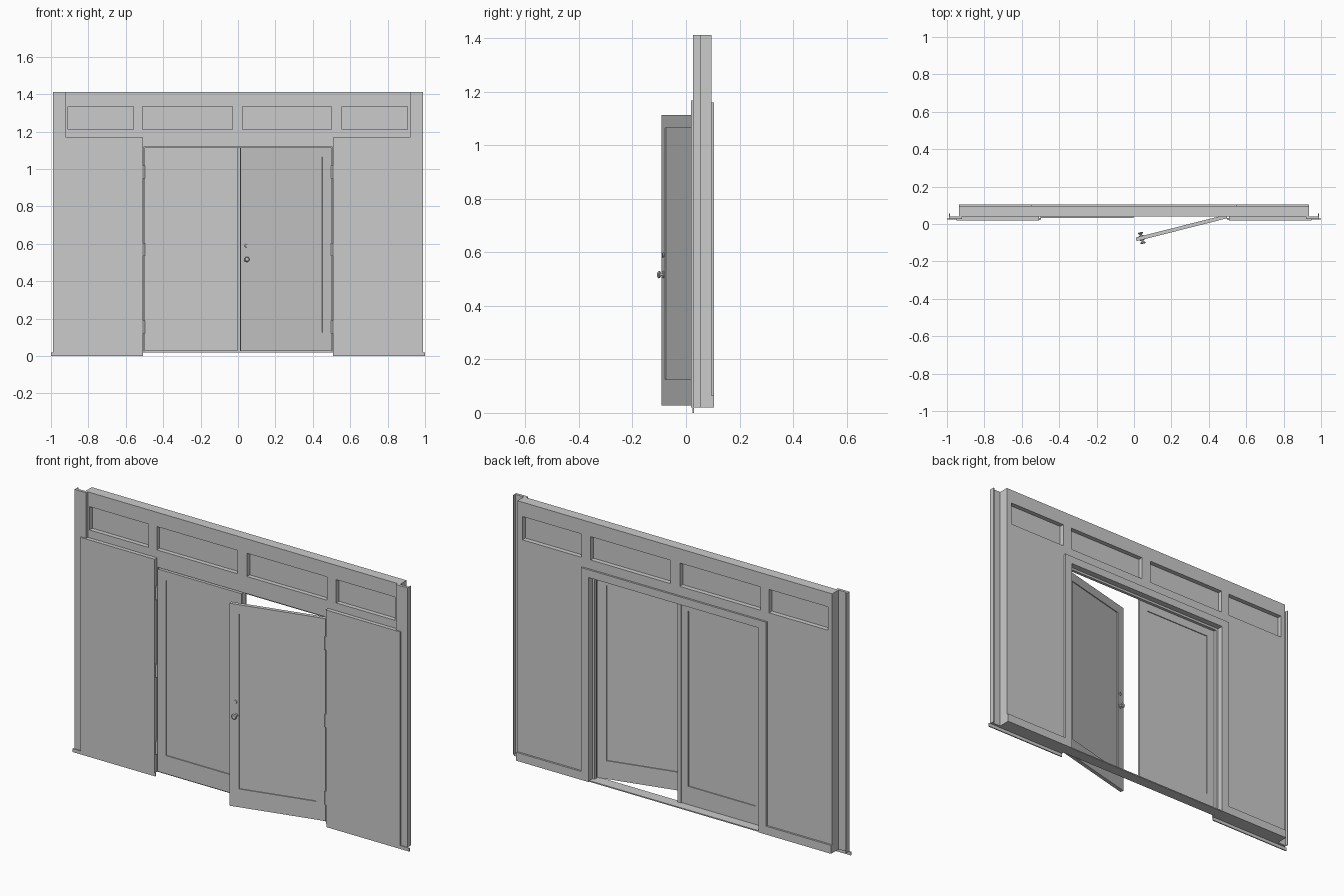
import bpy, bmesh, math
from mathutils import Vector

cube = bpy.data.objects.get("Cube")
if cube:
    bpy.data.objects.remove(cube, do_unlink=True)

grey = bpy.data.materials.new("plain grey")
grey.use_nodes = True
colour = (0.6, 0.6, 0.6, 1)
grey.diffuse_color = colour
grey.node_tree.nodes["Principled BSDF"].inputs["Base Color"].default_value = colour


def finish(name, bm, parent=None):
    bmesh.ops.recalc_face_normals(bm, faces=bm.faces)
    mesh = bpy.data.meshes.new(name)
    bm.to_mesh(mesh)
    bm.free()
    mesh.materials.append(grey)
    obj = bpy.data.objects.new(name, mesh)
    bpy.context.collection.objects.link(obj)
    obj.parent = parent
    return obj


def sheet(name, x, z, y, holes=(), parent=None):
    """Upright slab over x and z ranges, y thick, with rectangular holes (x0, x1, z0, z1)."""
    xs = sorted({*x, *(v for h in holes for v in h[:2])})
    zs = sorted({*z, *(v for h in holes for v in h[2:])})
    bm = bmesh.new()
    grid = {(a, c): bm.verts.new((a, y[0], c)) for a in xs for c in zs}
    for a, b in zip(xs, xs[1:]):
        for c, d in zip(zs, zs[1:]):
            mx, mz = (a + b) / 2, (c + d) / 2
            if not any(h[0] < mx < h[1] and h[2] < mz < h[3] for h in holes):
                bm.faces.new([grid[k] for k in ((a, c), (b, c), (b, d), (a, d))])
    bmesh.ops.delete(bm, geom=[v for v in bm.verts if not v.link_faces], context='VERTS')
    result = bmesh.ops.extrude_face_region(bm, geom=bm.faces[:])
    moved = [g for g in result["geom"] if isinstance(g, bmesh.types.BMVert)]
    bmesh.ops.translate(bm, verts=moved, vec=(0, y[1] - y[0], 0))
    bmesh.ops.dissolve_limit(bm, angle_limit=0.01, verts=bm.verts[:], edges=bm.edges[:])
    return finish(name, bm, parent)


def turned(name, profile, centre, axis, sides=16, parent=None):
    """Solid of revolution from (distance, radius) pairs along an axis."""
    bm = bmesh.new()
    rings = []
    for dist, radius in profile:
        rings.append([bm.verts.new((radius * math.cos(t), radius * math.sin(t), dist))
                      for t in (2 * math.pi * i / sides for i in range(sides))])
    for low, high in zip(rings, rings[1:]):
        for i in range(sides):
            j = (i + 1) % sides
            bm.faces.new((low[i], low[j], high[j], high[i]))
    bm.faces.new(rings[0])
    bm.faces.new(rings[-1])
    turn = Vector((0, 0, 1)).rotation_difference(Vector(axis)).to_matrix()
    bmesh.ops.rotate(bm, verts=bm.verts, matrix=turn)
    bmesh.ops.translate(bm, verts=bm.verts, vec=centre)
    obj = finish(name, bm, parent)
    for p in obj.data.polygons:
        p.use_smooth = True
    bpy.ops.object.select_all(action='DESELECT')
    obj.select_set(True)
    bpy.context.view_layer.objects.active = obj
    bpy.ops.object.shade_smooth_by_angle(angle=math.radians(40))
    return obj


# Main wall with a doorway and a row of windows above
door_top, floor = 1.118, 0.02
half_door = 0.505
win_z = (1.21, 1.335)
windows = [(-0.91, -0.56), (-0.51, -0.03), (0.025, 0.5), (0.555, 0.905)]
sheet("wall", (-0.935, 0.935), (floor, 1.412), (0.04, 0.095),
      [(-half_door, half_door, floor, door_top)] + [w + win_z for w in windows])
for w in windows:
    sheet("transom_pane", w, win_z, (0.064, 0.07))

# Rear trim around the doorway
sheet("rear_casing", (-0.55, 0.55), (floor, 1.16), (0.09, 0.105),
      [(-half_door, half_door, floor, door_top)])

# Stop strip that the doors close against, and the sill below them
sheet("door_stop", (-half_door, half_door), (floor, door_top), (0.056, 0.072),
      [(-0.492, 0.492, floor, 1.106)])
sheet("threshold", (-half_door, half_door), (floor, 0.026), (0.04, 0.1))

# Parts repeated on both ends
for side, s in (("left", 1), ("right", -1)):
    def span(a, b):
        return tuple(sorted((s * a, s * b)))
    sheet(side + "_rear_baseboard", span(0.55, 0.935), (floor, 0.065), (0.09, 0.105))
    sheet(side + "_front_panel", span(0.508, 0.95), (floor, 1.168), (0.019, 0.041))
    sheet(side + "_end_flange", span(0.92, 0.99), (floor, 1.412), (0.026, 0.041))
    sheet(side + "_end_lip", span(0.985, 0.99), (floor, 1.412), (0.026, 0.055))
    sheet(side + "_base_strip", span(0.508, 1.0), (0, 0.018), (0.024, 0.03))
    for z in (0.155, 0.57, 0.985):
        turned(side + "_hinge", [(-0.035, 0.006), (0.035, 0.006)],
               (s * 0.503, 0.027, z), (0, 0, 1), 10)


# Doors, each built from its hinge edge
def door(name, s, width, angle):
    def span(a, b):
        return tuple(sorted((-s * a, -s * b)))
    opening = span(0.05, 0.45) + (0.125, 1.065)
    frame = sheet(name + "_frame", span(0, width), (0.027, 1.114), (0, 0.02), [opening])
    sheet(name + "_panel", opening[:2], opening[2:], (0.005, 0.015), parent=frame)
    frame.location = (s * 0.499, 0.031, 0)
    frame.rotation_euler.z = s * math.radians(angle)
    return frame


fixed_door = door("right_door", -1, 0.497, 0)
open_door = door("left_door", 1, 0.5, 14.2)
sheet("meeting_strip", (-0.01, 0.011), (0.027, 1.114), (0.045, 0.056))

# Knob and lock on both faces of the open door
for y, d in ((0, -1), (0.02, 1)):
    turned("knob", [(0, 0.013), (0.003, 0.013), (0.004, 0.006), (0.01, 0.006),
                    (0.013, 0.012), (0.018, 0.014), (0.022, 0.01)],
           (-0.47, y, 0.517), (0, d, 0), parent=open_door)
    turned("lock", [(0, 0.009), (0.004, 0.008)], (-0.47, y, 0.59), (0, d, 0), parent=open_door)
